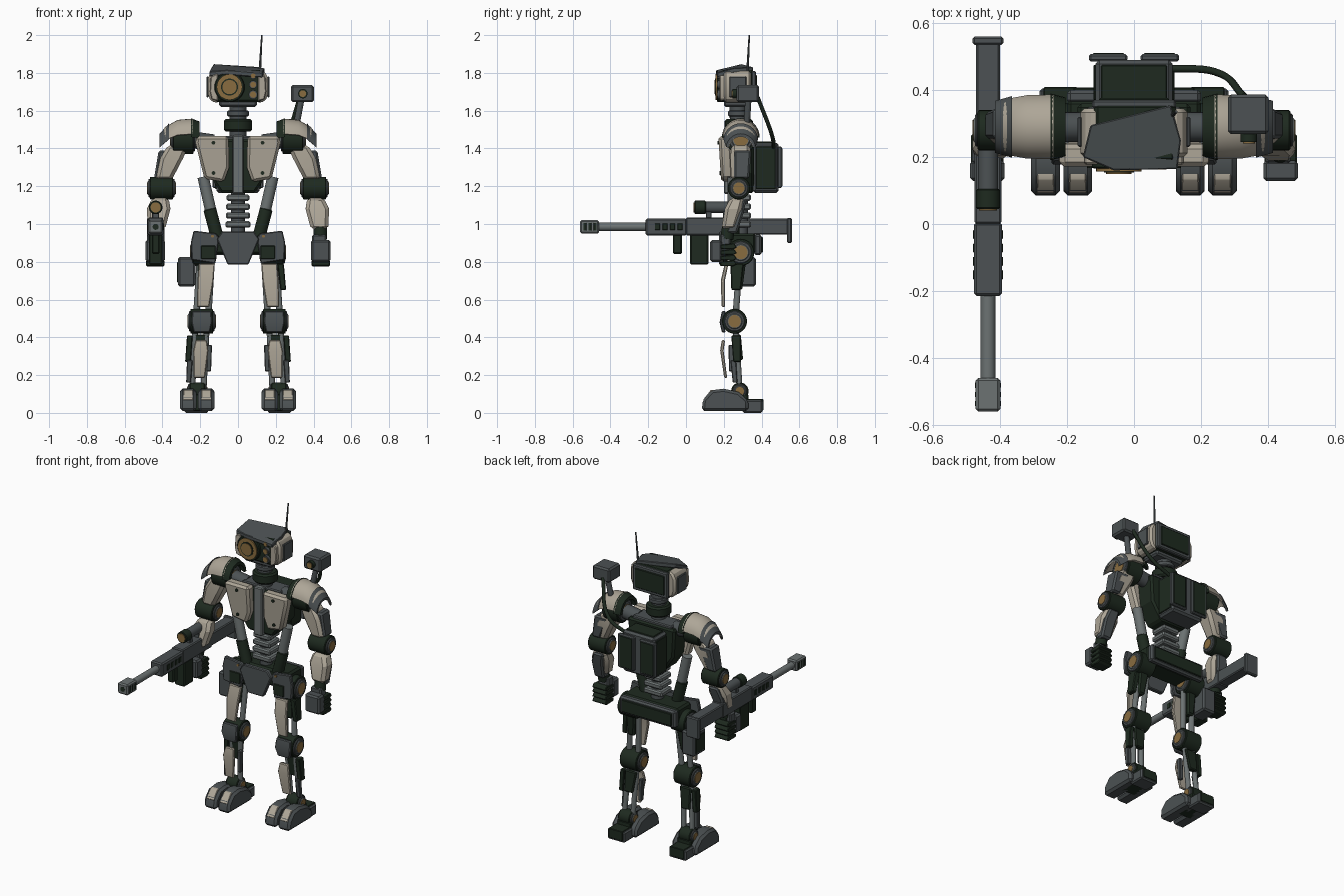
import bpy, bmesh, math
from mathutils import Vector, Matrix

def mat(name, r, g, b):
    m = bpy.data.materials.new(name)
    m.diffuse_color = (r, g, b, 1)
    return m

GUN = mat("gunmetal", .072, .083, .087)
STEEL = mat("light steel", .15, .17, .17)
DARK = mat("dark green", .013, .023, .014)
BEIGE = mat("beige paint", .42, .38, .31)
BRONZE = mat("bronze", .25, .15, .05)

def finish(name, m, bm, bevel=0.0):
    bmesh.ops.recalc_face_normals(bm, faces=bm.faces)
    if bevel:
        es = [e for e in bm.edges if len(e.link_faces) == 2 and e.calc_face_angle(0) > .6]
        bmesh.ops.bevel(bm, geom=es, offset=bevel, segments=1, affect='EDGES', clamp_overlap=True)
    me = bpy.data.meshes.new(name)
    bm.to_mesh(me)
    bm.free()
    me.materials.append(m)
    o = bpy.data.objects.new(name, me)
    bpy.context.collection.objects.link(o)
    return o

def loft(name, m, rings, bevel=0.0, closed=False):
    """Skin between equal-length point rings; cap ends unless closed."""
    bm = bmesh.new()
    rs = [[bm.verts.new(p) for p in r] for r in rings]
    pairs = list(zip(rs, rs[1:])) + ([(rs[-1], rs[0])] if closed else [])
    for a, b in pairs:
        for i in range(len(a)):
            j = (i + 1) % len(a)
            bm.faces.new((a[i], a[j], b[j], b[i]))
    if not closed:
        bm.faces.new(rs[0])
        bm.faces.new(rs[-1])
    return finish(name, m, bm, bevel)

def box(name, m, x0, x1, y0, y1, z0, z1, bevel=.006):
    r = lambda z: [(x0, y0, z), (x1, y0, z), (x1, y1, z), (x0, y1, z)]
    return loft(name, m, [r(z0), r(z1)], bevel)

def cyl(name, m, p, q, r, r2=None, n=20, bevel=0.0):
    p, q = Vector(p), Vector(q)
    rot = (q - p).to_track_quat('Z', 'Y')
    ring = lambda c, s: [c + rot @ Vector((s * math.cos(t * math.tau / n), s * math.sin(t * math.tau / n), 0)) for t in range(n)]
    return loft(name, m, [ring(p, r), ring(q, r if r2 is None else r2)], bevel)

def plate(name, m, pts, y0, y1, bevel=.005, lean=0):
    """Front-view (x, z) outline with depth y0..y1; lean shifts y with height."""
    zc = sum(z for x, z in pts) / len(pts)
    return loft(name, m, [[(x, y + lean * (z - zc), z) for x, z in pts] for y in (y0, y1)], bevel)

def side(name, m, pts, x0, x1, bevel=.005):
    """Side-view (y, z) outline with width x0..x1."""
    return loft(name, m, [[(x, y, z) for y, z in pts] for x in (x0, x1)], bevel)

def limb(name, m, secs, bevel=.01):
    """Boxy limb through sections (x, y, z, width, depth)."""
    return loft(name, m, [[(x + a * w / 2, y + b * d / 2, z) for a, b in ((-1, -1), (1, -1), (1, 1), (-1, 1))]
                          for x, y, z, w, d in secs], bevel)

def shell(name, m, secs, y, t, a0, a1, n=14):
    """Arched armour along x through sections (x, z, radius)."""
    ang = [math.radians(a0 + (a1 - a0) * i / n) for i in range(n + 1)]
    return loft(name, m, [[(x, y + r * math.cos(a), z + r * math.sin(a)) for a in ang]
                          + [(x, y + (r - t) * math.cos(a), z + (r - t) * math.sin(a)) for a in reversed(ang)]
                          for x, z, r in secs])

def joint(name, c, r, h):
    """Drum along x with steel rims and bronze hubs."""
    x, y, z = c
    for n, m, k, e in (("drum", DARK, 1, 0), ("rim", GUN, .82, .008), ("ring", STEEL, .62, .012), ("hub", BRONZE, .5, .015)):
        cyl(f"{name}_{n}", m, (x - h - e, y, z), (x + h + e, y, z), r * k, n=28, bevel=.004 if n != "hub" else 0)

# ---- head
box("head_core", DARK, -.12, .125, .185, .36, 1.645, 1.815, .012)
for s in (-1, 1):
    plate("head_cheek", BEIGE, [(s*.1, 1.64), (s*.145, 1.65), (s*.16, 1.69), (s*.16, 1.77), (s*.14, 1.81), (s*.1, 1.81)], .2, .345, .012)
    box("head_side_panel", GUN, min(s*.155, s*.168), max(s*.155, s*.168), .23, .32, 1.67, 1.78, .004)
    plate("face_plate", BEIGE, [(s*.105, 1.65), (s*.14, 1.66), (s*.15, 1.7), (s*.145, 1.78), (s*.105, 1.8)], .178, .21)
box("head_chin", GUN, -.1, .1, .2, .33, 1.62, 1.655, .01)
box("head_back_frame", GUN, -.125, .125, .345, .37, 1.645, 1.81)
box("head_back_panel", DARK, -.105, .105, .36, .376, 1.665, 1.79, .004)
loft("head_brim", GUN, [[(-.153, .2, 1.78 + h), (-.06, .16, 1.79 + h), (.13, .165, 1.775 + h), (.14, .25, 1.8 + h),
                         (.11, .355, 1.805 + h), (-.13, .295, 1.822 + h)] for h in (0, .026)], .004)
cyl("main_lens_housing", DARK, (-.045, .2, 1.725), (-.045, .165, 1.725), .08, n=28, bevel=.005)
cyl("main_lens_ring", BRONZE, (-.045, .17, 1.725), (-.045, .157, 1.725), .068, n=28)
cyl("main_lens_inner", DARK, (-.045, .16, 1.725), (-.045, .154, 1.725), .045, n=24)
cyl("main_lens_glass", BRONZE, (-.045, .16, 1.725), (-.045, .15, 1.725), .038, n=24)
for z, r in ((1.785, .018), (1.738, .022), (1.685, .024)):
    cyl("small_lens_housing", GUN, (.08, .2, z), (.08, .168, z), r, n=16)
    cyl("small_lens", BRONZE, (.08, .17, z), (.08, .163, z), r * .7, n=16)
cyl("antenna", GUN, (.115, .325, 1.8), (.126, .335, 2.0), .007, .004, 8)

# ---- neck
cyl("neck_post", GUN, (0, .28, 1.4), (0, .275, 1.64), .045)
cyl("neck_collar", DARK, (0, .28, 1.49), (0, .28, 1.555), .075, n=28, bevel=.01)
cyl("neck_ring", GUN, (0, .28, 1.57), (0, .28, 1.6), .058, n=24, bevel=.005)

# ---- torso
plate("chest_core", DARK, [(-.17, 1.45), (.17, 1.45), (.16, 1.27), (.09, 1.165), (-.09, 1.165), (-.16, 1.27)], .225, .36, .012)
box("chest_column", STEEL, -.03, .03, .2, .24, 1.16, 1.47)
box("chest_top", GUN, -.14, .14, .24, .35, 1.43, 1.465)
for z in (1.14, 1.092, 1.045, .998):
    w = .06 + (1.14 - z) * .05
    box("spine_rib", STEEL, -w, w, .235, .345, z - .017, z + .017, .008)
cyl("spine_core", GUN, (0, .29, .92), (0, .29, 1.2), .038)
for s in (-1, 1):
    plate("chest_plate", BEIGE, [(s*.05, 1.465), (s*.22, 1.465), (s*.225, 1.43), (s*.178, 1.24), (s*.075, 1.222), (s*.047, 1.3)], .178, .245, .014, lean=-.06)
    for x, z in ((.13, 1.43), (.13, 1.27)):
        cyl("chest_bolt", DARK, (s*x, .2, z), (s*x, .172 - .06 * (z - 1.35), z), .01, n=10)
    cyl("waist_rod", STEEL, (s*.185, .25, 1.25), (s*.135, .25, 1.03), .03, n=16)
    cyl("waist_cylinder", DARK, (s*.15, .25, 1.08), (s*.11, .25, .93), .034, n=16, bevel=.004)
    cyl("shoulder_axle", GUN, (s*.13, .29, 1.43), (s*.27, .29, 1.45), .045, n=18)

# ---- backpack
box("backpack_body", GUN, -.115, .115, .355, .49, 1.165, 1.43, .012)
box("backpack_top_panel", DARK, -.098, .098, .372, .475, 1.42, 1.436, .003)
for s in (-1, 1):
    box("backpack_side_panel", DARK, s*.115 - .006, s*.115 + .006, .37, .475, 1.185, 1.41, .003)
    box("backpack_rear_plate", GUN, min(s*.02, s*.135), max(s*.02, s*.135), .485, .508, 1.19, 1.41, .006)
    box("backpack_rear_inset", DARK, min(s*.03, s*.122), max(s*.03, s*.122), .5, .511, 1.2, 1.4, .002)

# ---- pelvis
box("pelvis_block", DARK, -.2, .2, .23, .37, .84, .95, .012)
box("pelvis_rear_frame", GUN, -.2, .2, .36, .4, .835, .945, .01)
box("pelvis_rear_panel", DARK, -.18, .18, .39, .408, .85, .93, .004)
plate("pelvis_front_plate", GUN, [(-.085, .96), (.085, .96), (.112, .92), (.055, .785), (-.055, .785), (-.112, .92)], .175, .205)
for s in (-1, 1):
    plate("hip_skirt", GUN, [(s*.1, .925), (s*.115, .95), (s*.235, .965), (s*.25, .9), (s*.245, .81), (s*.12, .79)], .195, .22)
    box("hip_skirt_panel", DARK, min(s*.12, s*.195), max(s*.12, s*.195), .189, .2, .815, .885, .003)
    cyl("hip_bolt", BRONZE, (s*.135, .2, .935), (s*.135, .189, .935), .008, n=10)

# ---- legs
for s in (-1, 1):
    joint("hip", (s*.185, .29, .85), .072, .055)
    limb("thigh_plate", BEIGE, [(s*.165, .215, .79, .085, .02), (s*.172, .195, .7, .085, .022), (s*.185, .198, .56, .065, .018)], .005)
    for dx in (-.032, .032):
        cyl("thigh_rod", STEEL, (s*.17 + dx, .285, .82), (s*.19 + dx, .262, .5), .017, n=12)
    limb("thigh_frame", DARK, [(s*.18, .29, .82, .07, .06), (s*.19, .275, .65, .05, .045)])
    joint("knee", (s*.192, .257, .485), .066, .06)
    limb("knee_guard", GUN, [(s*.192, .2, .425, .085, .02), (s*.192, .188, .48, .11, .02), (s*.192, .2, .54, .1, .02)], .005)
    limb("shin_plate", BEIGE, [(s*.195, .198, .385, .06, .018), (s*.197, .19, .33, .08, .018), (s*.205, .21, .185, .06, .016)], .005)
    for dx in (-.03, .03):
        cyl("shin_rod", STEEL, (s*.195 + dx, .262, .47), (s*.213 + dx, .285, .11), .016, n=12)
    limb("calf_cover", DARK, [(s*.195, .27, .415, .08, .04), (s*.205, .285, .28, .06, .035)], .006)
    limb("calf_side_dark", DARK, [(s*.255, .265, .41, .03, .05), (s*.265, .27, .27, .03, .04)], .004)
    limb("calf_side_grey", GUN, [(s*.15, .24, .36, .025, .03), (s*.155, .24, .22, .025, .025)], .004)
    limb("calf_side_lower", GUN, [(s*.255, .25, .28, .03, .03), (s*.262, .26, .16, .025, .025)], .004)
    joint("ankle", (s*.216, .285, .115), .046, .04)
    for c in (.168, .264):  # split toes
        side("foot_toe", GUN, [(.083, .01), (.33, .01), (.33, .065), (.28, .11), (.2, .128), (.135, .12), (.09, .07)],
             s*c - .043, s*c + .043, .014)
        limb("toe_cap", BEIGE, [(s*c, .1, .068, .055, .02), (s*c, .142, .122, .05, .02)], .003)
    box("foot_bridge", DARK, s*.216 - .05, s*.216 + .05, .2, .33, .01, .1)
    box("foot_heel", GUN, s*.22 - .062, s*.22 + .062, .3, .405, 0, .068, .008)
    box("foot_heel_pad", DARK, s*.22 - .05, s*.22 + .05, .32, .409, .012, .073, .003)
box("thigh_pouch", GUN, -.318, -.225, .25, .37, .67, .825, .01)
box("thigh_pouch_flap", DARK, -.322, -.3, .265, .355, .69, .8, .003)
limb("thigh_strip", DARK, [(.225, .27, .79, .035, .07), (.24, .265, .65, .03, .05)], .005)

# ---- arms
for s in (-1, 1):
    joint("shoulder", (s*.29, .29, 1.45), .08, .055)
    shell("shoulder_pad_trim", DARK, [(s*.205, 1.455, .088), (s*.25, 1.46, .1)], .29, .02, 0, 180)
    shell("shoulder_pad", BEIGE, [(s*.24, 1.46, .098), (s*.32, 1.455, .096), (s*.385, 1.43, .084), (s*.41, 1.4, .075)], .29, .014, 10, 170)
    shell("shoulder_pad_edge", GUN, [(s*.365, 1.441, .092), (s*.415, 1.4, .078)], .29, .014, 5, 175)
    limb("upper_arm", BEIGE, [(s*.315, .29, 1.42, .11, .1), (s*.35, .29, 1.35, .12, .11), (s*.395, .282, 1.23, .085, .085)], .018)
    limb("upper_arm_band", GUN, [(s*.37, .3, 1.39, .1, .09), (s*.415, .295, 1.24, .06, .08)], .01)
    joint("elbow", (s*.405, .28, 1.19), .06, .062)
    limb("forearm", BEIGE, [(s*.41, .272, 1.14, .085, .075), (s*.42, .25, 1.08, .125, .09), (s*.432, .225, .97, .09, .075)], .018)
    limb("forearm_rear", GUN, [(s*.41, .29, 1.13, .07, .06), (s*.43, .275, 1.06, .08, .06), (s*.437, .24, .95, .07, .06)], .01)
    cyl("wrist", DARK, (s*.434, .225, .98), (s*.437, .215, .92), .035, n=16)
    box("hand_guard", GUN, s*.438 - .052, s*.438 + .052, .128, .19, .8, .915, .01)
    box("hand_palm", GUN, s*.438 - .045, s*.438 + .03, .18, .235, .83, .945, .008)
    for i in range(4):
        z = .89 - i * .03
        side("finger", DARK, [(.18, z), (.255, z + .008), (.27, z - .014), (.25, z - .024), (.18, z - .022)],
             s*.438 - .048, s*.438 + .048, .004)

# ---- shoulder camera
cyl("camera_stalk", GUN, (.305, .32, 1.5), (.335, .33, 1.66), .017, n=12)
box("camera_box", GUN, .28, .402, .268, .387, 1.645, 1.735, .01)
cyl("camera_lens_tube", DARK, (.343, .28, 1.69), (.343, .245, 1.69), .025, n=18)
cyl("camera_lens", BRONZE, (.343, .25, 1.69), (.343, .24, 1.69), .018, n=18)
cu = bpy.data.curves.new("camera_cable", 'CURVE')
cu.dimensions = '3D'
cu.bevel_depth = .011
cu.bevel_resolution = 2
sp = cu.splines.new('BEZIER')
pts = [(.1, .465, 1.4), (.24, .455, 1.47), (.33, .38, 1.67)]
sp.bezier_points.add(2)
for b, p in zip(sp.bezier_points, pts):
    b.co = p
    b.handle_left_type = b.handle_right_type = 'AUTO'
cu.materials.append(DARK)
bpy.context.collection.objects.link(bpy.data.objects.new("camera_cable", cu))

# ---- rifle
X = -.436
box("rifle_receiver", GUN, X - .04, X + .04, 0, .3, .94, 1.035)
box("rifle_stock", GUN, X - .036, X + .036, .29, .545, .945, 1.028)
box("rifle_butt", GUN, X - .046, X + .046, .535, .56, .9, 1.033)
box("rifle_handguard", GUN, X - .042, X + .042, -.215, .005, .94, 1.028, .008)
cyl("rifle_barrel", STEEL, (X, -.48, .985), (X, -.2, .985), .022, n=18)
box("rifle_muzzle", STEEL, X - .037, X + .037, -.56, -.46, .95, 1.02, .008)
cyl("rifle_bore", DARK, (X, -.55, .985), (X, -.5605, .985), .016, n=16)
for i in range(4):
    box("handguard_slot", DARK, X - .045, X + .045, -.165 + i * .04, -.138 + i * .04, .968, 1.003, .002)
for i in range(3):
    box("muzzle_slot", DARK, X - .039, X + .039, -.543 + i * .027, -.528 + i * .027, .965, 1.005, .001)
box("rifle_magazine", DARK, X - .035, X + .035, .022, .118, .785, .945)
box("rifle_foregrip", DARK, X - .02, X + .02, -.07, -.022, .842, .945)
box("rifle_grip", DARK, X - .025, X + .025, .19, .24, .82, .945)
cyl("scope_tube", GUN, (X, .1, 1.088), (X, .245, 1.088), .03, n=20, bevel=.004)
cyl("scope_front", DARK, (X, .045, 1.088), (X, .105, 1.088), .036, n=24, bevel=.004)
cyl("scope_lens", BRONZE, (X, .05, 1.088), (X, .04, 1.088), .027, n=20)
for y in (.12, .21):
    box("scope_mount", GUN, X - .018, X + .018, y - .015, y + .015, 1.03, 1.075, .003)

# smooth curved faces, keep hard edges
for o in bpy.data.objects:
    o.select_set(o.type == 'MESH')
bpy.context.view_layer.objects.active = bpy.data.objects["head_core"]
bpy.ops.object.shade_smooth_by_angle(angle=math.radians(28))
